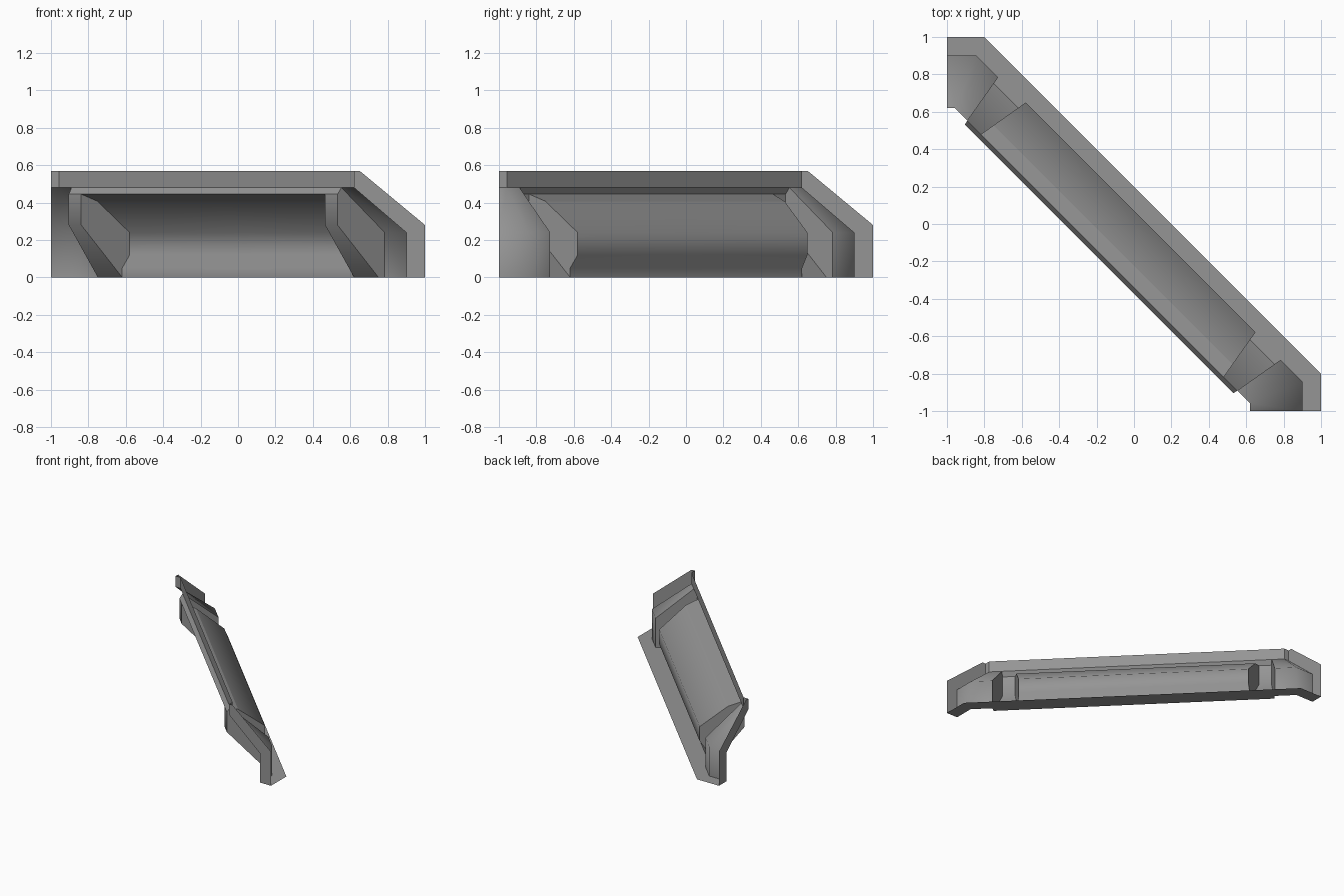
import bpy, bmesh, math
from mathutils import Vector

cube = bpy.data.objects.get("Cube")
if cube:
    bpy.data.objects.remove(cube, do_unlink=True)

R2 = math.sqrt(2)
grey = bpy.data.materials.new("wall_grey")
grey.use_nodes = True
color = (0.3, 0.3, 0.3, 1)
grey.diffuse_color = color
grey.node_tree.nodes["Principled BSDF"].inputs["Base Color"].default_value = color


# Stations: distance along the wall for a given depth w from the outer line
def end(w): return (2 - w) / R2
def mitre(w): return 1.273 - 0.414 * w
def rib_outer(w): return 1.068 - 0.17 * (w - 0.1)
def rib_inner(w): return 0.87 + 0.17 * (w - 0.1)
def centre(w): return 0.0


def place(station, w, z):
    y = -w / R2 if station is end else 0.2 / R2 - w
    return Vector((station(w), y, z))


def build(name, polygons, facing, smooth=False):
    """One half of a part, mirrored about the middle of the wall."""
    bm = bmesh.new()
    for points in polygons:
        face = bm.faces.new([bm.verts.new(p) for p in points])
        face.normal_update()
        if face.normal.dot(Vector(facing)) < 0:
            face.normal_flip()
        face.smooth = smooth
    bmesh.ops.remove_doubles(bm, verts=bm.verts, dist=0.0005)
    mesh = bpy.data.meshes.new(name)
    bm.to_mesh(mesh)
    bm.free()
    mesh.materials.append(grey)
    obj = bpy.data.objects.new(name, mesh)
    obj.rotation_euler.z = -math.pi / 4
    bpy.context.collection.objects.link(obj)
    mirror = obj.modifiers.new("mirror", "MIRROR")
    mirror.merge_threshold = 0.0005
    return obj


def loft(name, profile, stations, smooth=True):
    quads = [[place(a, *p), place(b, *p), place(b, *q), place(a, *q)]
             for a, b in zip(stations, stations[1:])
             for p, q in zip(profile, profile[1:])]
    build(name, quads, (0, -1, 0), smooth)


def cap(name, profile, station, facing):
    build(name, [[place(station, *p) for p in profile]], facing)


# Profiles as (depth, height)
end_profile = [(0.1, 0), (0.1, 0.24), (0.38, 0.48)]
rib_profile = [(0.14, 0), (0.405, 0.28), (0.405, 0.445)]
panel_profile = [(0.14, 0), (0.14, 0.05), (0.092, 0.12), (0.092, 0.24), (0.3, 0.407)]
soffit = [(0.3, 0.407), (0.405, 0.445)]
lip = [(0.405, 0.445), (0.38, 0.48)]
band = [(0.38, 0.48), (0.38, 0.57)]

# Inner skin
loft("end_recess", end_profile, [end, mitre, rib_outer])
loft("rib_front", rib_profile, [rib_outer, rib_inner])
loft("main_panel", panel_profile, [rib_inner, centre])
loft("panel_soffit", soffit, [rib_inner, centre], False)
loft("top_lip", lip, [rib_outer, rib_inner, centre], False)
loft("top_band", band, [end, mitre, centre], False)

# Rib sides
cap("rib_outer_side", end_profile + lip[:1] + rib_profile[1::-1], rib_outer, (1, 0, 0))
cap("rib_inner_side", panel_profile + rib_profile[:0:-1], rib_inner, (-1, 0, 0))

# Cut frame at each end
cap("end_frame", [(0, 0), (0, 0.28), (0.35, 0.57), (0.38, 0.57)] + end_profile[::-1],
    end, (1, -1, 0))

# Floor edge under the wall
strips = [(end, mitre, 0.1), (mitre, rib_outer, 0.1),
          (rib_outer, rib_inner, 0.14), (rib_inner, centre, 0.14)]
build("floor_edge", [[place(a, 0, 0), place(b, 0, 0), place(b, w, 0), place(a, w, 0)]
                     for a, b, w in strips], (0, 0, -1))
